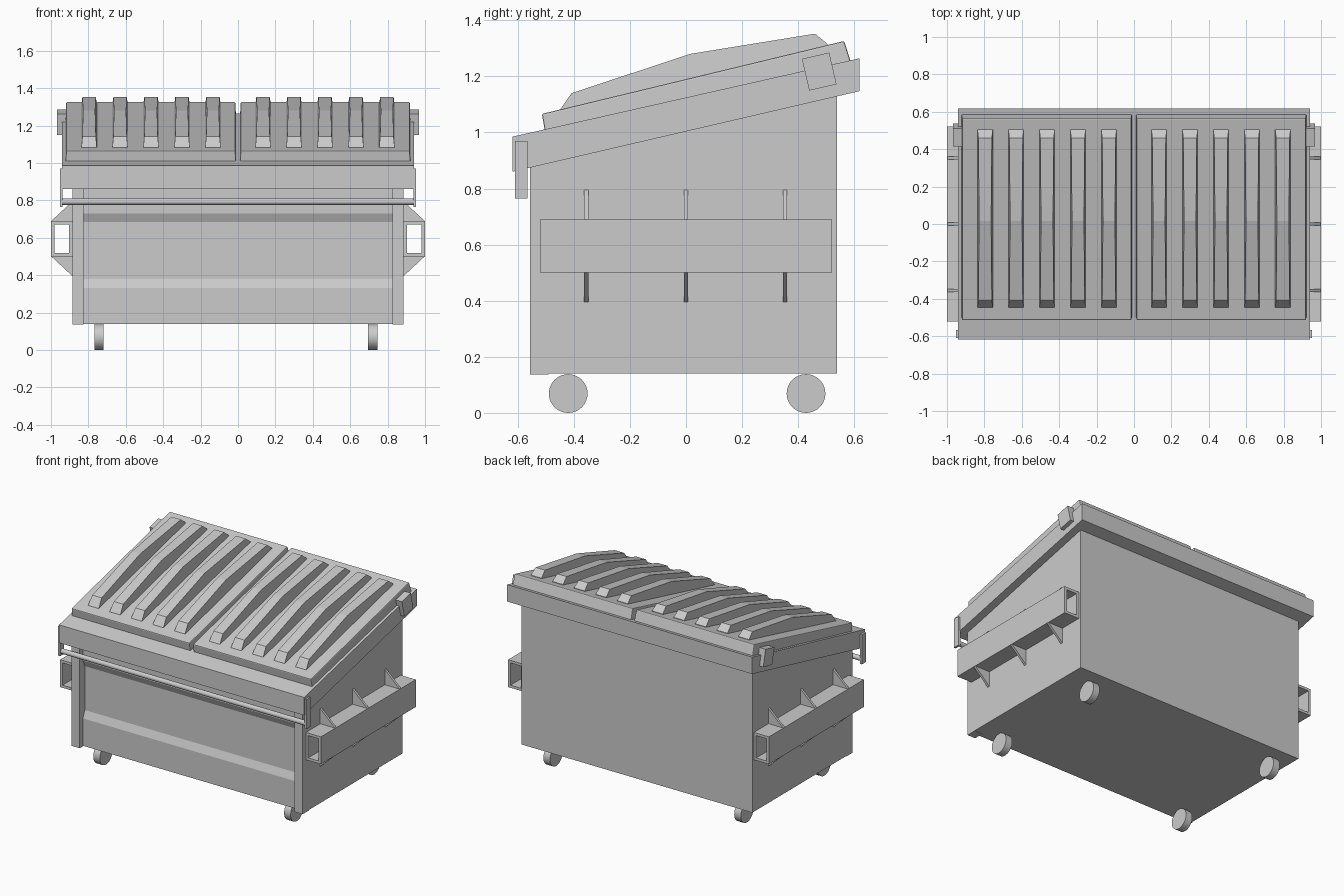
import bpy, bmesh, math
from mathutils import Matrix

if "Cube" in bpy.data.objects:
    bpy.data.objects.remove(bpy.data.objects["Cube"])


def finish(bm, name, smooth=False):
    bmesh.ops.recalc_face_normals(bm, faces=bm.faces)
    me = bpy.data.meshes.new(name)
    bm.to_mesh(me)
    bm.free()
    ob = bpy.data.objects.new(name, me)
    bpy.context.collection.objects.link(ob)
    if smooth:
        bpy.context.view_layer.objects.active = ob
        ob.select_set(True)
        bpy.ops.object.shade_smooth_by_angle(angle=math.radians(35))
        ob.select_set(False)
    return ob


def prism(name, profile, x0, x1, taper=None):
    """Extrude a (y, z) profile along x; taper gives an x inset per point."""
    bm = bmesh.new()
    taper = taper or [0] * len(profile)
    a = [bm.verts.new((x0 + t, y, z)) for (y, z), t in zip(profile, taper)]
    b = [bm.verts.new((x1 - t, y, z)) for (y, z), t in zip(profile, taper)]
    n = len(profile)
    bm.faces.new(a)
    bm.faces.new(b[::-1])
    for i in range(n):
        j = (i + 1) % n
        bm.faces.new((a[i], b[i], b[j], a[j]))
    return finish(bm, name)


def box(name, x0, x1, y0, y1, z0, z1):
    return prism(name, [(y0, z0), (y1, z0), (y1, z1), (y0, z1)], min(x0, x1), max(x0, x1))


def cylinder_x(name, x, y, z, r, length, seg):
    bm = bmesh.new()
    m = Matrix.Translation((x, y, z)) @ Matrix.Rotation(math.pi / 2, 4, 'Y')
    bmesh.ops.create_cone(bm, cap_ends=True, segments=seg, radius1=r, radius2=r,
                          depth=length, matrix=m)
    return finish(bm, name, True)


def rect_tube(name, x0, x1, z0, z1, y0, y1, wall):
    """Open-ended rectangular tube running along y."""
    bm = bmesh.new()
    loops = []
    for y in (y0, y1):
        for w in (0, wall):
            loops.append([bm.verts.new(c) for c in (
                (x0 + w, y, z0 + w), (x1 - w, y, z0 + w),
                (x1 - w, y, z1 - w), (x0 + w, y, z1 - w))])
    fo, fi, bo, bi = loops
    for p, q in ((fo, fi), (bo, bi), (fo, bo), (fi, bi)):
        for i in range(4):
            j = (i + 1) % 4
            bm.faces.new((p[i], p[j], q[j], q[i]))
    return finish(bm, name)


# Bin body with recessed front panel
prism("bin_body", [(-.52, .14), (.538, .14), (.538, 1.18), (-.52, .92), (-.52, .73),
                   (-.50, .685), (-.50, .38), (-.52, .33)], -.885, .885)

# Sloped rim around the top
prism("top_rim", [(-.618, .86), (.618, 1.147), (.618, 1.264), (-.618, .985)], -.94, .94)

# Two lids with five raised ribs each
lid = [(-.503, 1.005), (-.514, 1.066), (.564, 1.326), (.588, 1.25)]
rib = [(-.447, 1.07), (-.447, 1.084), (-.408, 1.14), (.015, 1.28),
       (.46, 1.352), (.505, 1.315), (.505, 1.29)]
for s, side in ((-1, "left"), (1, "right")):
    xs = sorted((s * .011, s * .922))
    ob = prism(f"{side}_lid", lid, *xs, taper=[0, .003, .003, 0])
    bev = ob.modifiers.new("edge", 'BEVEL')
    bev.width, bev.segments = .006, 2
    for i in range(5):
        cx = s * (.134 + i * .1655)
        prism(f"{side}_lid_rib_{i + 1}", rib, cx - .041, cx + .041,
              taper=[0, 0, .005, .009, .005, 0, 0])

    # Front corner post
    box(f"{side}_front_post", s * .825, s * .886, -.557, -.49, .137, .89)

    # Fork pocket and its gussets
    rect_tube(f"{side}_fork_pocket", *sorted((s * .885, s * 1.0)), .5, .69, -.52, .52, .018)
    for i, gy in enumerate((-.355, 0, .353)):
        for zb, zt, tag in ((.69, .80, "upper"), (.50, .39, "lower")):
            bm = bmesh.new()
            tri = [bm.verts.new((s * x, gy - .008, z))
                   for x, z in ((.88, zb), (.998, zb), (.88, zt))]
            f = bm.faces.new(tri)
            ext = bmesh.ops.extrude_face_region(bm, geom=[f])["geom"]
            bmesh.ops.translate(bm, vec=(0, .016, 0),
                                verts=[v for v in ext if isinstance(v, bmesh.types.BMVert)])
            finish(bm, f"{side}_{tag}_gusset_{i + 1}")

    # Lid hinge block
    a = math.radians(13)
    c, sn = math.cos(a), math.sin(a)
    quad = [(.475 + u * c - v * sn, 1.217 + u * sn + v * c)
            for u, v in ((-.05, -.058), (.05, -.058), (.05, .058), (-.05, .058))]
    prism(f"{side}_hinge_block", quad, *sorted((s * .915, s * .968)))

    # Bracket holding the front bar
    box(f"{side}_bar_bracket", s * .938, s * .953, -.61, -.566, .765, .97)

    # Wheels
    for y, tag in ((-.42, "front"), (.428, "back")):
        cylinder_x(f"{side}_{tag}_wheel", s * .732 - .011, y, .069, .069, .05, 40)

# Front lock bar
cylinder_x("front_bar", 0, -.588, .793, .017, 1.88, 20)
